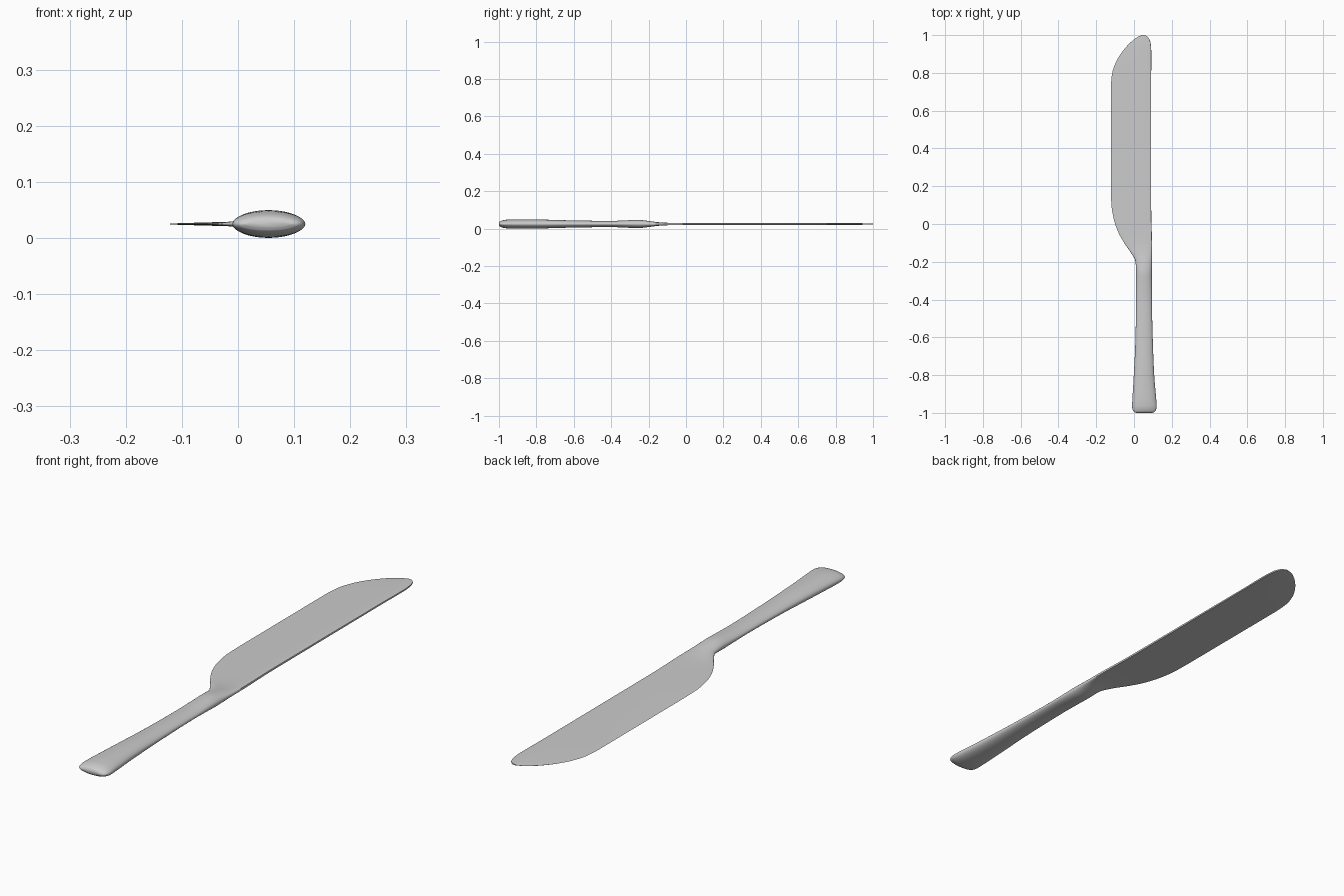
import bpy, bmesh, math

if "Cube" in bpy.data.objects:
    bpy.data.objects.remove(bpy.data.objects["Cube"])

# Cross-section keys: y, left x, right x, half thickness, wedge blend (0 oval handle, 1 blade)
KEYS = [
    (-1.0, 0.012, 0.094, 0.005, 0), (-0.996, 0.001, 0.107, 0.012, 0),
    (-0.985, -0.007, 0.116, 0.018, 0), (-0.965, -0.010, 0.120, 0.0225, 0),
    (-0.92, -0.008, 0.117, 0.0247, 0), (-0.8, -0.001, 0.107, 0.024, 0),
    (-0.6, 0.008, 0.099, 0.019, 0), (-0.4, 0.011, 0.095, 0.0165, 0),
    (-0.32, 0.011, 0.095, 0.0195, 0), (-0.26, 0.011, 0.095, 0.022, 0),
    (-0.2, 0.008, 0.095, 0.0175, 0.15), (-0.15, -0.018, 0.095, 0.012, 0.5),
    (-0.1, -0.052, 0.095, 0.0085, 0.85), (-0.04, -0.085, 0.094, 0.0072, 1),
    (0.03, -0.108, 0.092, 0.0068, 1), (0.11, -0.120, 0.091, 0.0066, 1),
    (0.2, -0.122, 0.091, 0.0065, 1), (0.72, -0.122, 0.091, 0.0055, 1),
    (0.79, -0.117, 0.091, 0.0054, 1), (0.85, -0.099, 0.092, 0.0053, 1),
    (0.9, -0.071, 0.092, 0.0052, 1), (0.95, -0.030, 0.089, 0.005, 1),
    (0.98, 0.004, 0.081, 0.0045, 1), (0.993, 0.024, 0.071, 0.004, 1),
    (1.0, 0.043, 0.057, 0.003, 1),
]
MID_Z = 0.025
SIDES = 40


def slope(i, c):
    # Monotone tangent so the outline never overshoots
    if i == 0 or i == len(KEYS) - 1:
        a, b = (0, 1) if i == 0 else (i - 1, i)
        return (KEYS[b][c] - KEYS[a][c]) / (KEYS[b][0] - KEYS[a][0])
    p, k, n = KEYS[i - 1:i + 2]
    d0 = (k[c] - p[c]) / (k[0] - p[0])
    d1 = (n[c] - k[c]) / (n[0] - k[0])
    return 0 if d0 * d1 <= 0 else 2 * d0 * d1 / (d0 + d1)


def section(i, f):
    a, b = KEYS[i], KEYS[i + 1]
    h = b[0] - a[0]
    out = [a[0] + f * h]
    for c in range(1, 5):
        out.append((2*f**3 - 3*f**2 + 1) * a[c] + (f**3 - 2*f**2 + f) * h * slope(i, c)
                   + (3*f**2 - 2*f**3) * b[c] + (f**3 - f**2) * h * slope(i + 1, c))
    return out


def ring(bm, y, left, right, half, wedge):
    verts = []
    for k in range(SIDES):
        t = 2 * math.pi * k / SIDES
        u, s = math.cos(t), math.sin(t)
        flat = math.copysign(abs(s) ** 0.3, s) if abs(s) > 1e-6 else 0
        blade = flat * (0.2 + 0.4 * (u + 1))
        z = half * ((1 - wedge) * s + wedge * blade)
        verts.append(bm.verts.new(((left + right) / 2 + (right - left) / 2 * u, y, MID_Z + z)))
    return verts


# Knife: one continuous loft from oval handle to wedge-shaped blade
bm = bmesh.new()
STEPS = 4
rings = [ring(bm, *section(i, j / STEPS)) for i in range(len(KEYS) - 1) for j in range(STEPS)]
rings.append(ring(bm, *KEYS[-1]))
for r0, r1 in zip(rings, rings[1:]):
    for k in range(SIDES):
        n = (k + 1) % SIDES
        bm.faces.new((r0[k], r0[n], r1[n], r1[k]))
bm.faces.new(rings[0])
bm.faces.new(rings[-1])
bmesh.ops.recalc_face_normals(bm, faces=bm.faces)
mesh = bpy.data.meshes.new("table_knife")
bm.to_mesh(mesh)
bm.free()
knife = bpy.data.objects.new("table_knife", mesh)
bpy.context.collection.objects.link(knife)
bpy.context.view_layer.objects.active = knife
knife.select_set(True)
bpy.ops.object.shade_smooth_by_angle(angle=math.radians(50))
